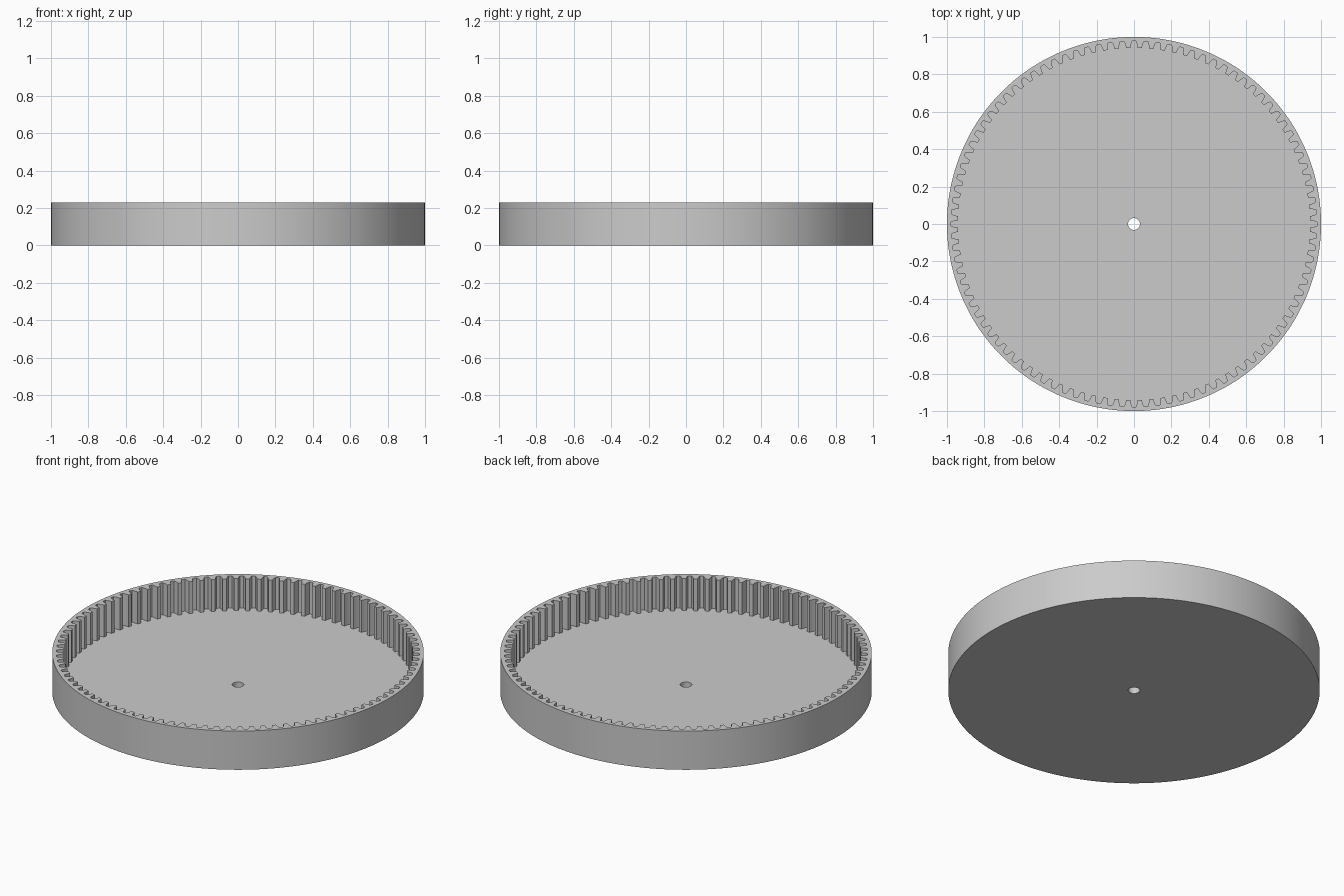
import bpy
import bmesh
from math import cos, sin, tau, radians

cube = bpy.data.objects.get("Cube")
if cube:
    bpy.data.objects.remove(cube, do_unlink=True)

TEETH = 96
HEIGHT, FLOOR = 0.23, 0.04
OUTER, HOLE = 1.0, 0.032

# One groove and tooth: fraction of the tooth pitch, radius
half = [(0.15, 0.978), (0.22, 0.969), (0.28, 0.955), (0.33, 0.941)]
profile = [(-f, r) for f, r in reversed(half)] + half
steps = [((t + f) * tau / TEETH, r) for t in range(TEETH) for f, r in profile]

bm = bmesh.new()


def loop(z, radius=None):
    """Closed loop of vertices; the toothed outline when no radius is given."""
    return [bm.verts.new(((radius or r) * cos(a), (radius or r) * sin(a), z))
            for a, r in steps]


# Section of the tray, from the bore over the outside and back down the teeth
loops = [loop(0, HOLE), loop(0, OUTER), loop(HEIGHT, OUTER),
         loop(HEIGHT), loop(FLOOR), loop(FLOOR, HOLE)]
n = len(steps)
for lower, upper in zip(loops, loops[1:] + loops[:1]):
    for i in range(n):
        j = (i + 1) % n
        bm.faces.new((lower[i], lower[j], upper[j], upper[i]))
bmesh.ops.recalc_face_normals(bm, faces=bm.faces)

mesh = bpy.data.meshes.new("internal_gear_tray")
bm.to_mesh(mesh)
bm.free()
tray = bpy.data.objects.new("internal_gear_tray", mesh)
bpy.context.collection.objects.link(tray)

# Plain grey material
grey = bpy.data.materials.new("light_grey")
grey.use_nodes = True
colour = (0.6, 0.6, 0.6, 1)
grey.diffuse_color = colour
for node in grey.node_tree.nodes:
    if node.type == 'BSDF_PRINCIPLED':
        node.inputs["Base Color"].default_value = colour
mesh.materials.append(grey)

# Smooth round walls, crisp rims and teeth
bpy.ops.object.select_all(action='DESELECT')
tray.select_set(True)
bpy.context.view_layer.objects.active = tray
bpy.ops.object.shade_smooth_by_angle(angle=radians(20))
